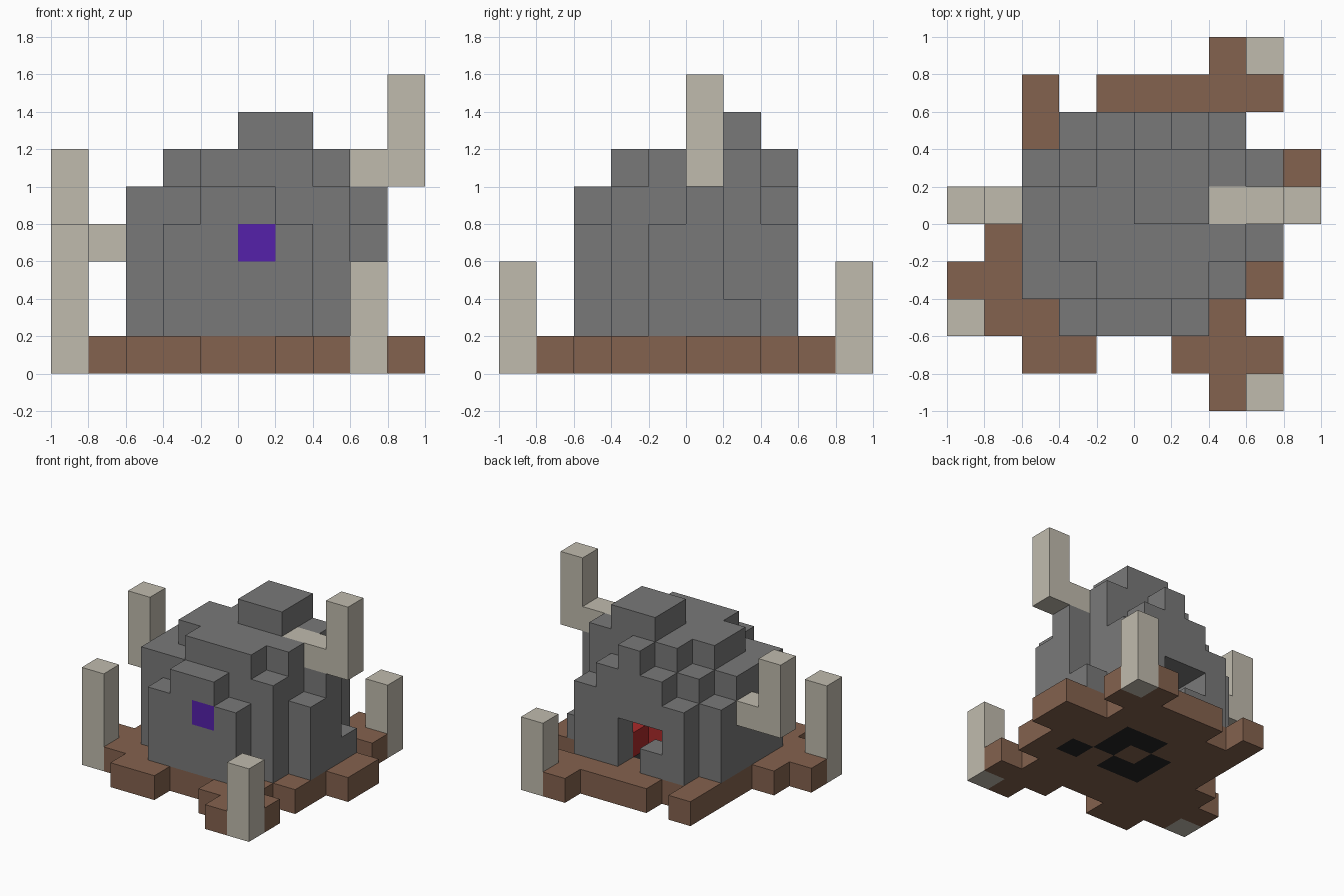
import bpy
import bmesh
from mathutils import Vector

CELL = 0.2
SIZE = 10

old = bpy.data.objects.get("Cube")
if old:
    bpy.data.objects.remove(old, do_unlink=True)


def linear(c):
    c /= 255
    return c / 12.92 if c <= 0.04045 else ((c + 0.055) / 1.055) ** 2.4


def material(name, r, g, b):
    m = bpy.data.materials.new(name)
    m.use_nodes = True
    col = (linear(r), linear(g), linear(b), 1)
    m.diffuse_color = col
    bsdf = m.node_tree.nodes["Principled BSDF"]
    bsdf.inputs["Base Color"].default_value = col
    bsdf.inputs["Roughness"].default_value = 0.9
    return m


def box(x, y, z):
    """Cells filling three inclusive ranges."""
    return {(i, j, k) for i in range(x[0], x[1] + 1)
            for j in range(y[0], y[1] + 1) for k in range(z[0], z[1] + 1)}


def plan(rows):
    """Yield column, row and letter of a plan drawn with the back row first."""
    for r, row in enumerate(rows):
        for i, ch in enumerate(row):
            if ch != ".":
                yield i, SIZE - 1 - r, ch


# Ground plan: s = soil, k = charred soil
ground = [
    ".......s..",
    "..s.sssss.",
    "..ssssss..",
    "..ssskksss",
    "..ssksksss",
    ".ssskksks.",
    "sssssssss.",
    ".sssssss..",
    "..ss..sss.",
    ".......s..",
]
# Mound plan: each letter is one cell taller than the one before
heights = [
    "..........",
    "..........",
    "...cdedc..",
    "..cdeffea.",
    "..deeffdd.",
    "..deeeeec.",
    "..ddeeed..",
    "...cddc...",
    "..........",
    "..........",
]

soil, char, stone = set(), set(), set()
for i, j, ch in plan(ground):
    (soil if ch == "s" else char).add((i, j, 0))
for i, j, ch in plan(heights):
    stone |= box((i, i), (j, j), (1, ord(ch) - ord("a") + 1))

# Hollow chamber, rear opening, glowing lumps and the front gem
stone -= box((4, 6), (5, 6), (1, 2))
stone -= box((5, 5), (7, 7), (1, 2)) | {(4, 7, 2)}
glow = {(5, 5, 1), (6, 6, 1)}
gem = {(5, 2, 3)}
stone -= gem

# Bone spikes around the mound
spikes = {
    "front_left_spike": box((8, 8), (0, 0), (0, 2)),
    "back_left_spike": box((8, 8), (9, 9), (0, 2)),
    "front_right_spike": box((0, 0), (2, 2), (0, 3)),
    "right_bent_spike": box((0, 0), (5, 5), (3, 5)) | {(1, 5, 3)},
    "left_bent_spike": box((9, 9), (5, 5), (5, 7)) | box((7, 8), (5, 5), (5, 5)),
}

brown = material("soil_brown", 132, 98, 78)
black = material("charred_black", 36, 36, 36)
grey = material("stone_grey", 121, 121, 121)
bone = material("bone", 192, 187, 174)
purple = material("gem_purple", 85, 33, 170)
red = material("ember_red", 170, 42, 42)

parts = [("ground", soil, brown), ("charred_ground", char, black),
         ("mound", stone, grey), ("embers", glow, red), ("gem", gem, purple)]
parts += [(name, cells, bone) for name, cells in spikes.items()]
filled = set().union(*(cells for _, cells, _ in parts))


def build(name, cells, mat):
    """Skin a set of cells, leaving out faces buried against other cells."""
    bm = bmesh.new()
    for cell in sorted(cells):
        centre = Vector(cell) + Vector((0.5, 0.5, 0.5))
        for axis in range(3):
            for sign in (-1, 1):
                n = Vector((0, 0, 0))
                n[axis] = sign
                if tuple(int(c + d) for c, d in zip(cell, n)) in filled:
                    continue
                u = Vector((0, 0, 0))
                u[(axis + 1) % 3] = 0.5
                v = n.cross(u)
                mid = centre + n * 0.5
                ring = (mid - u - v, mid + u - v, mid + u + v, mid - u + v)
                verts = [bm.verts.new((p - Vector((SIZE / 2, SIZE / 2, 0))) * CELL)
                         for p in ring]
                bm.faces.new(verts)
    bmesh.ops.remove_doubles(bm, verts=bm.verts[:], dist=0.001)
    mesh = bpy.data.meshes.new(name)
    bm.to_mesh(mesh)
    bm.free()
    mesh.materials.append(mat)
    ob = bpy.data.objects.new(name, mesh)
    bpy.context.collection.objects.link(ob)


for part in parts:
    build(*part)
